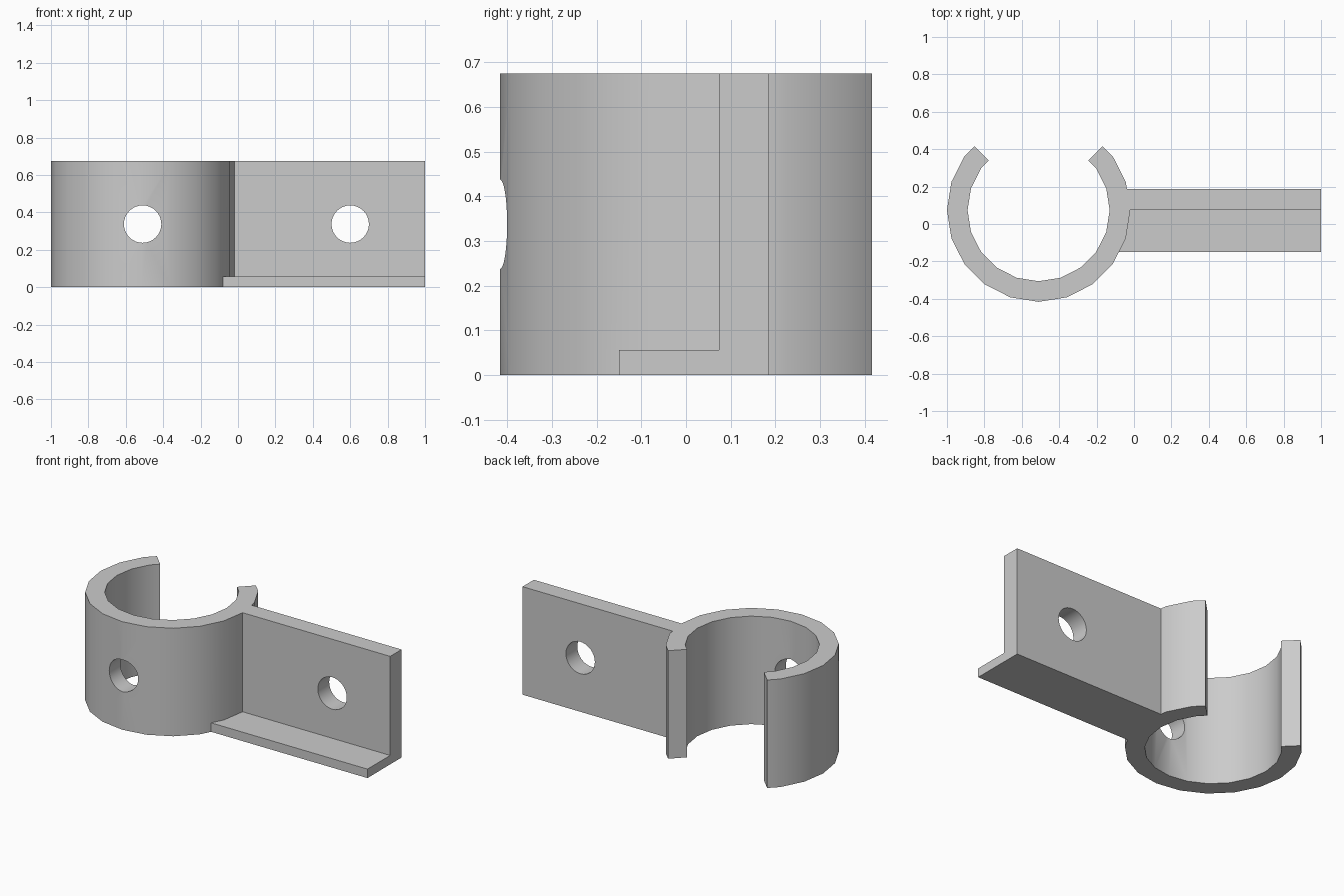
import bpy, bmesh
from math import sin, cos, radians, pi
from mathutils import Vector

cube = bpy.data.objects.get("Cube")
if cube:
    bpy.data.objects.remove(cube, do_unlink=True)

HEIGHT = 0.675
CX, CY = -0.51, 0.074          # clip centre
R_OUT, R_IN = 0.49, 0.38
STEP = 18                      # twenty-sided ring

grey = bpy.data.materials.new("plain grey")
grey.use_nodes = True
colour = (0.6, 0.6, 0.6, 1)
grey.diffuse_color = colour
grey.node_tree.nodes["Principled BSDF"].inputs["Base Color"].default_value = colour


def prism(name, points, sweep):
    """Solid made by sweeping a closed outline along a vector."""
    bm = bmesh.new()
    face = bm.faces.new([bm.verts.new(p) for p in points])
    swept = bmesh.ops.extrude_face_region(bm, geom=[face], use_keep_orig=True)
    verts = [g for g in swept["geom"] if isinstance(g, bmesh.types.BMVert)]
    bmesh.ops.translate(bm, verts=verts, vec=Vector(sweep))
    bmesh.ops.recalc_face_normals(bm, faces=bm.faces)
    mesh = bpy.data.meshes.new(name)
    bm.to_mesh(mesh)
    bm.free()
    mesh.materials.append(grey)
    obj = bpy.data.objects.new(name, mesh)
    bpy.context.collection.objects.link(obj)
    return obj


def combine(target, other, operation):
    mod = target.modifiers.new(operation.lower(), "BOOLEAN")
    mod.operation, mod.solver, mod.object = operation, "EXACT", other
    bpy.context.view_layer.objects.active = target
    bpy.ops.object.modifier_apply(modifier=mod.name)
    bpy.data.objects.remove(other, do_unlink=True)


def arc(radius):
    """Open arc, with both ends cut halfway along a facet."""
    end = radius * cos(radians(STEP / 2))
    spots = [(135, end)] + [(a, radius) for a in range(144, 400, STEP)] + [(405, end)]
    return [(CX + r * cos(radians(a)), CY + r * sin(radians(a)), 0) for a, r in spots]


# Open clip ring
bracket = prism("clip_bracket", arc(R_OUT) + arc(R_IN)[::-1], (0, 0, HEIGHT))

# Upright plate with foot, an L section run sideways out of the ring wall
x0 = -0.1
section = [(-0.15, 0), (0.186, 0), (0.186, HEIGHT), (CY, HEIGHT), (CY, 0.056), (-0.15, 0.056)]
plate = prism("plate_and_foot", [(x0, y, z) for y, z in section], (1 - x0, 0, 0))
combine(bracket, plate, "UNION")

# Screw holes through the ring front and the plate
for x in (CX, 0.6):
    circle = [(x + 0.1 * cos(i * pi / 16), -0.8, HEIGHT / 2 + 0.1 * sin(i * pi / 16))
              for i in range(32)]
    combine(bracket, prism("hole_cutter", circle, (0, 1.6, 0)), "DIFFERENCE")

# Smooth curved walls, crisp edges
bpy.ops.object.select_all(action="DESELECT")
bracket.select_set(True)
bpy.context.view_layer.objects.active = bracket
bpy.ops.object.shade_smooth_by_angle(angle=radians(30))
